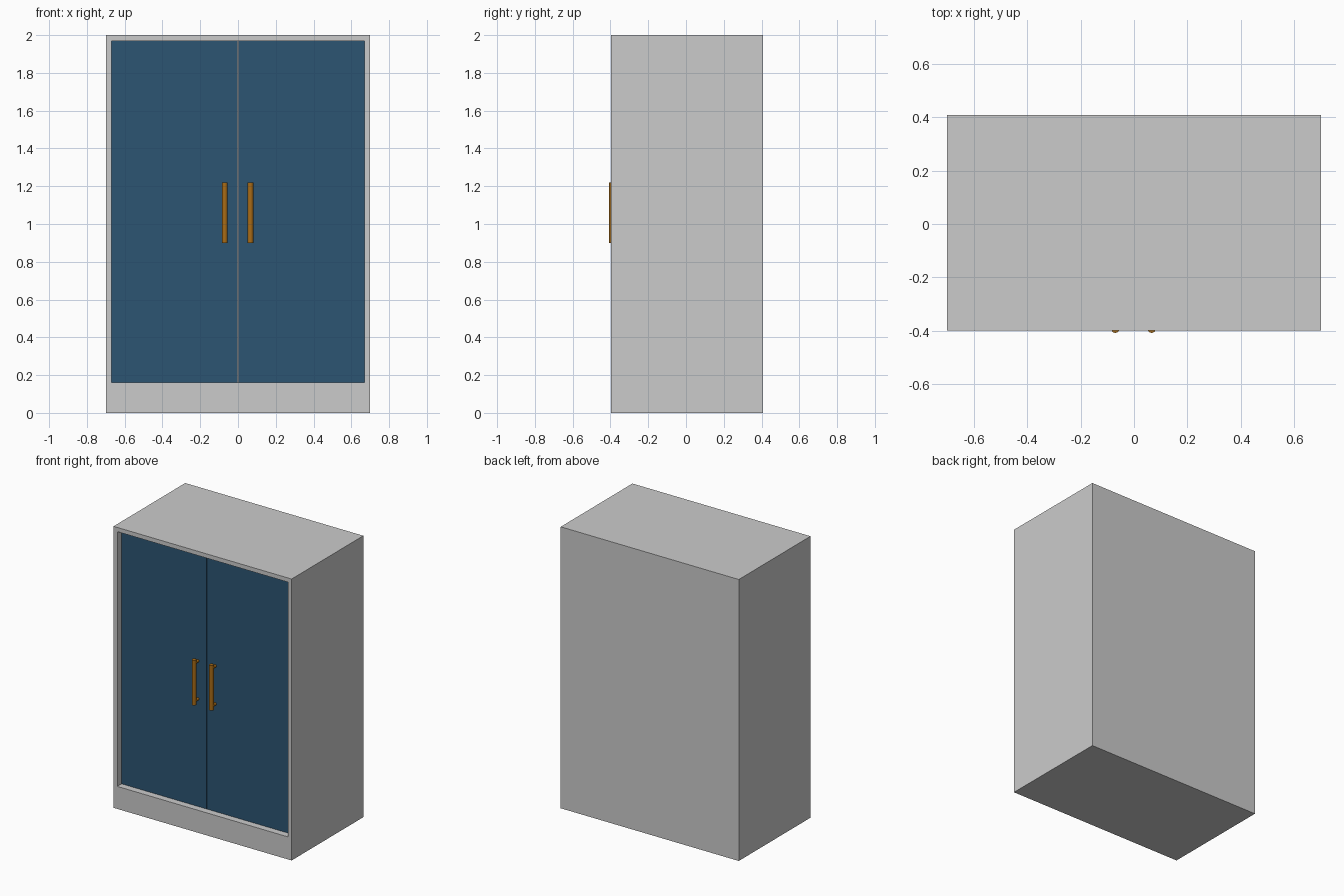
import bpy, bmesh
from math import radians, pi

if "Cube" in bpy.data.objects:
    bpy.data.objects.remove(bpy.data.objects["Cube"])

FRONT, BACK = -0.398, 0.407
DOOR_Y = -0.35          # front face of the doors
Z0, Z1, HALF = 0.16, 1.97, 0.67


def material(name, rgb):
    m = bpy.data.materials.new(name)
    m.diffuse_color = (*rgb, 1)
    m.use_nodes = True
    m.node_tree.nodes["Principled BSDF"].inputs["Base Color"].default_value = m.diffuse_color
    return m


blue = material("blue_paint", (0.025, 0.09, 0.17))
brass = material("brass", (0.40, 0.15, 0.008))


def box(name, lo, hi, mat=None):
    bpy.ops.mesh.primitive_cube_add(size=1, location=[(a + b) / 2 for a, b in zip(lo, hi)])
    ob = bpy.context.object
    ob.name = name
    ob.scale = [b - a for a, b in zip(lo, hi)]
    bpy.ops.object.transform_apply(location=True, rotation=True, scale=True)
    if mat:
        ob.data.materials.append(mat)
    return ob


def rod(name, center, radius, length, rot=(0, 0, 0)):
    bpy.ops.mesh.primitive_cylinder_add(vertices=32, radius=radius, depth=length,
                                        location=center, rotation=rot)
    ob = bpy.context.object
    ob.name = name
    ob.data.materials.append(brass)
    bpy.ops.object.shade_smooth_by_angle(angle=radians(35))
    return ob


# Carcass: one box with a hollow opened from the front, leaving a tall plinth
carcass = box("carcass", (-0.7, FRONT, 0), (0.7, BACK, 2))
bm = bmesh.new()
bm.from_mesh(carcass.data)
face = min(bm.faces, key=lambda f: f.calc_center_median().y)
bmesh.ops.inset_region(bm, faces=[face], thickness=0.03, use_even_offset=True)
for v in face.verts:
    v.co.z = Z1 if v.co.z > 1 else Z0
inner = bmesh.ops.extrude_discrete_faces(bm, faces=[face])["faces"][0]
for v in inner.verts:
    v.co.y = BACK - 0.03
bmesh.ops.recalc_face_normals(bm, faces=bm.faces)
bm.to_mesh(carcass.data)
bm.free()

# Doors with a thin gap between them, each with a bar handle on two posts
for side, s, hx in (("left", -1, -0.07), ("right", 1, 0.066)):
    x0, x1 = sorted((s * 0.002, s * HALF))
    box(side + "_door", (x0, DOOR_Y, Z0), (x1, DOOR_Y + 0.03, Z1), blue)
    rod(side + "_handle_bar", (hx, -0.392, 1.06), 0.015, 0.32)
    for level, dz in (("lower", -0.135), ("upper", 0.135)):
        rod(f"{side}_handle_{level}_post", (hx, -0.369, 1.06 + dz), 0.01, 0.045, (pi / 2, 0, 0))
